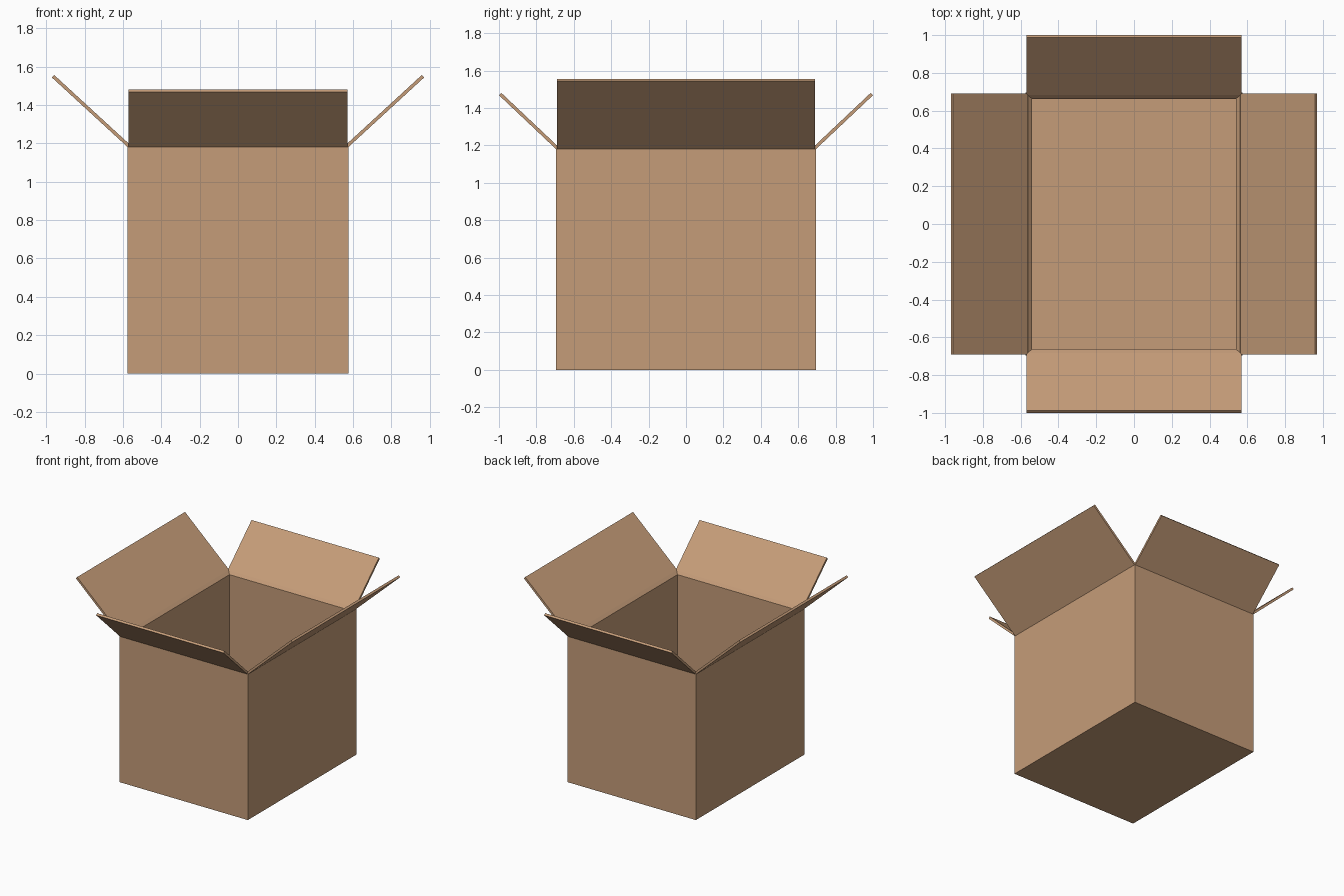
import bpy, bmesh

if "Cube" in bpy.data.objects:
    bpy.data.objects.remove(bpy.data.objects["Cube"])

cardboard = bpy.data.materials.new("cardboard")
cardboard.diffuse_color = (0.56, 0.335, 0.19, 1)
cardboard.use_nodes = True
cardboard.node_tree.nodes["Principled BSDF"].inputs["Base Color"].default_value = cardboard.diffuse_color

HX, HY, H = 0.575, 0.695, 1.18   # half width, half depth, wall height
LIP = 0.0125                     # flap thickness along each axis


def finish(name, bm):
    bmesh.ops.recalc_face_normals(bm, faces=bm.faces)
    mesh = bpy.data.meshes.new(name)
    bm.to_mesh(mesh)
    bm.free()
    mesh.materials.append(cardboard)
    obj = bpy.data.objects.new(name, mesh)
    bpy.context.collection.objects.link(obj)
    return obj


def loft(name, rings):
    """Bridge a series of equal point rings and cap both ends."""
    bm = bmesh.new()
    loops = [[bm.verts.new(p) for p in ring] for ring in rings]
    for a, b in zip(loops, loops[1:]):
        n = len(a)
        for i in range(n):
            j = (i + 1) % n
            bm.faces.new((a[i], a[j], b[j], b[i]))
    bm.faces.new(loops[0][::-1])
    bm.faces.new(loops[-1])
    return finish(name, bm)


def rect(x, y, z):
    return [(-x, -y, z), (x, -y, z), (x, y, z), (-x, y, z)]


# Open box: outer wall, mitred sloping lip, inner wall and floor
loft("box_body", [
    rect(HX, HY, 0),
    rect(HX, HY, H),
    rect(HX - LIP, HY - LIP, H + LIP),
    rect(0.54, 0.663, H - 0.01),
    rect(0.54, 0.663, 0.03),
])


# Flaps: slanted slabs hinged on the lip, one for each side
def flap_profile(hinge, tip, tip_z):
    return [(hinge, H), (tip, tip_z),
            (tip - LIP, tip_z + LIP), (hinge - LIP, H + LIP)]


side = flap_profile(HX, 0.97, 1.543)
end = flap_profile(HY, 1.0, 1.468)
for s, side_name, end_name in ((1, "right_flap", "back_flap"),
                               (-1, "left_flap", "front_flap")):
    loft(side_name, [[(s * d, y, z) for d, z in side] for y in (-0.69, 0.69)])
    loft(end_name, [[(x, s * d, z) for d, z in end] for x in (-0.57, 0.57)])
